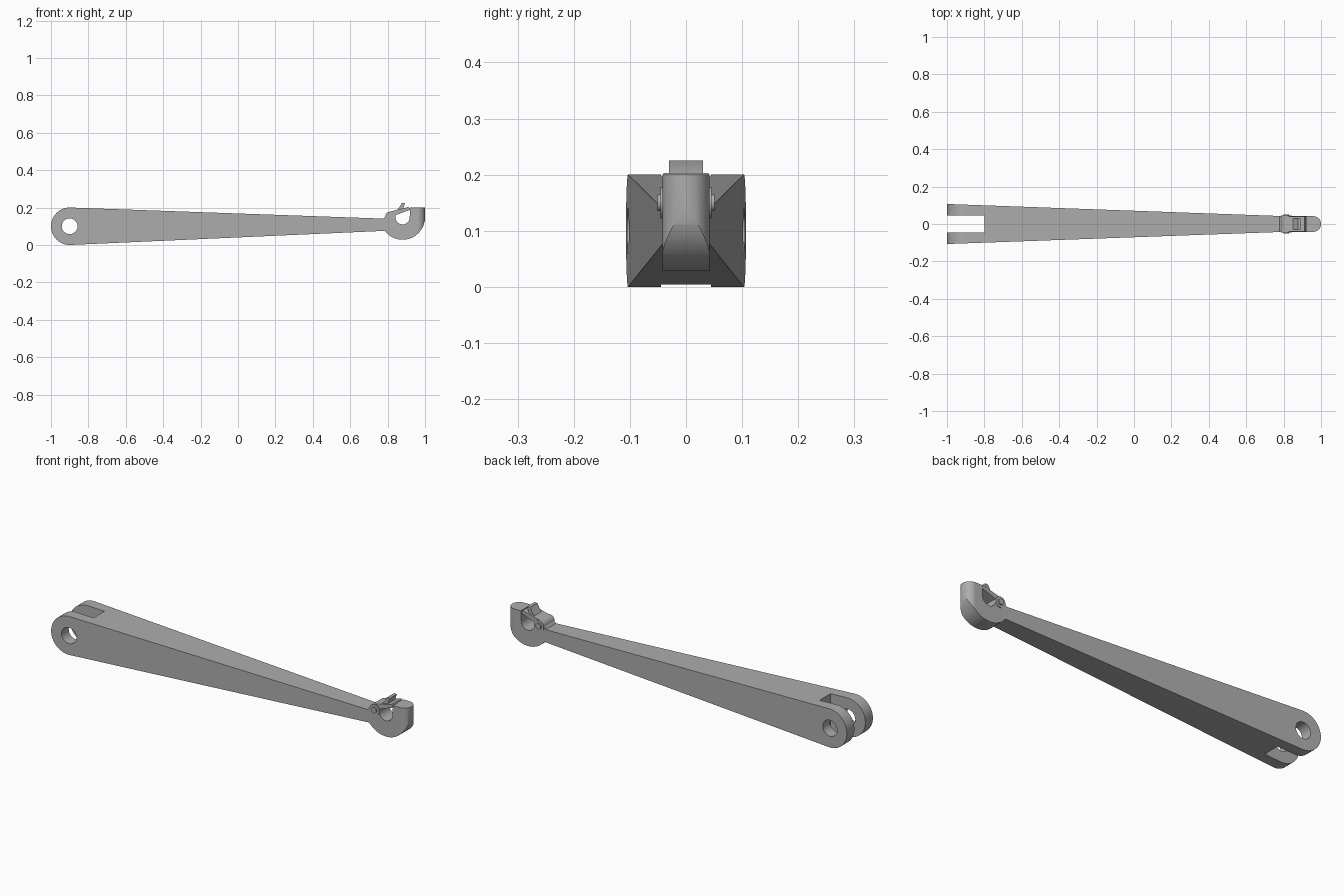
import bpy, bmesh, math

if "Cube" in bpy.data.objects:
    bpy.data.objects.remove(bpy.data.objects["Cube"])

metal = bpy.data.materials.new("grey metal")
metal.use_nodes = True
GREY = (0.42, 0.42, 0.42, 1)
metal.diffuse_color = GREY
metal.node_tree.nodes["Principled BSDF"].inputs["Base Color"].default_value = GREY


def arc(cx, cz, r, start, end, n=32):
    """Points on an arc, angles in degrees."""
    angles = [math.radians(start + (end - start) * i / n) for i in range(n + 1)]
    return [(cx + r * math.cos(a), cz + r * math.sin(a)) for a in angles]


def prism(name, points, half):
    """Side profile (x, z) spread over y; half is a width or a function of x."""
    width = half if callable(half) else (lambda x: half)
    bm = bmesh.new()
    near = [bm.verts.new((x, -width(x), z)) for x, z in points]
    far = [bm.verts.new((x, width(x), z)) for x, z in points]
    bm.faces.new(near)
    bm.faces.new(far[::-1])
    for i in range(len(points)):
        j = (i + 1) % len(points)
        bm.faces.new((near[j], near[i], far[i], far[j]))
    bmesh.ops.recalc_face_normals(bm, faces=bm.faces)
    mesh = bpy.data.meshes.new(name)
    bm.to_mesh(mesh)
    bm.free()
    mesh.materials.append(metal)
    obj = bpy.data.objects.new(name, mesh)
    bpy.context.collection.objects.link(obj)
    return obj


def disc(name, x, z, r, half):
    return prism(name, arc(x, z, r, 0, 360 - 360 / 48, 47), half)


def boolean(obj, tool, operation):
    """Apply a boolean and drop the helper."""
    bpy.context.view_layer.objects.active = obj
    mod = obj.modifiers.new("cut", "BOOLEAN")
    mod.operation, mod.object, mod.solver = operation, tool, "EXACT"
    bpy.ops.object.modifier_apply(modifier=mod.name)
    bpy.data.objects.remove(tool)


def box_points(x0, x1, z0, z1):
    return [(x0, z0), (x1, z0), (x1, z1), (x0, z1)]


# Tapered arm with a forked, rounded end
def arm_half(x):
    return 0.107 - (x + 1) * 0.0361


arm = prism("tapered_arm", arc(-0.9, 0.1, 0.1, 87, 273) + [(0.8, 0.076), (0.8, 0.14)], arm_half)
boolean(arm, prism("slot_cutter", box_points(-1.1, -0.8, -0.1, 0.3), 0.045), "DIFFERENCE")
boolean(arm, disc("pin_hole_cutter", -0.9, 0.1, 0.042, 0.2), "DIFFERENCE")

# Open hook, with its outer end rounded in plan
HX, HZ = 0.88, 0.148
hook = prism("hook",
             [(0.92, 0.2), (1.0, 0.2)] + arc(HX, HZ, 0.12, 0, -150)
             + [(0.776, 0.14), (0.80, 0.168), (0.842, 0.168)]
             + arc(HX, HZ, 0.038, 180, 360), 0.042)
plan = prism("rounding_tool", [(0.7, -0.042)] + arc(0.958, 0, 0.042, -90, 90) + [(0.7, 0.042)], 0.3)
plan.rotation_euler.x = math.pi / 2
bpy.context.view_layer.update()
boolean(hook, plan, "INTERSECT")

# Safety latch: knuckle, pin, closing plate and thumb tab
knuckle = disc("latch_knuckle", 0.815, 0.15, 0.028, 0.045)
pin = disc("latch_pin", 0.815, 0.15, 0.015, 0.051)
plate = prism("latch_plate",
              [(0.805, 0.176), (0.86, 0.19), (0.912, 0.203), (0.92, 0.188), (0.83, 0.155)], 0.04)
tab = prism("latch_thumb_tab",
            [(0.84, 0.175), (0.862, 0.2), (0.876, 0.225), (0.893, 0.225), (0.885, 0.2), (0.888, 0.185)], 0.03)

# Smooth curved faces, keep edges sharp
bpy.ops.object.select_all(action="DESELECT")
for obj in (arm, hook, knuckle, pin, plate, tab):
    obj.select_set(True)
bpy.context.view_layer.objects.active = arm
bpy.ops.object.shade_smooth_by_angle(angle=math.radians(30))
